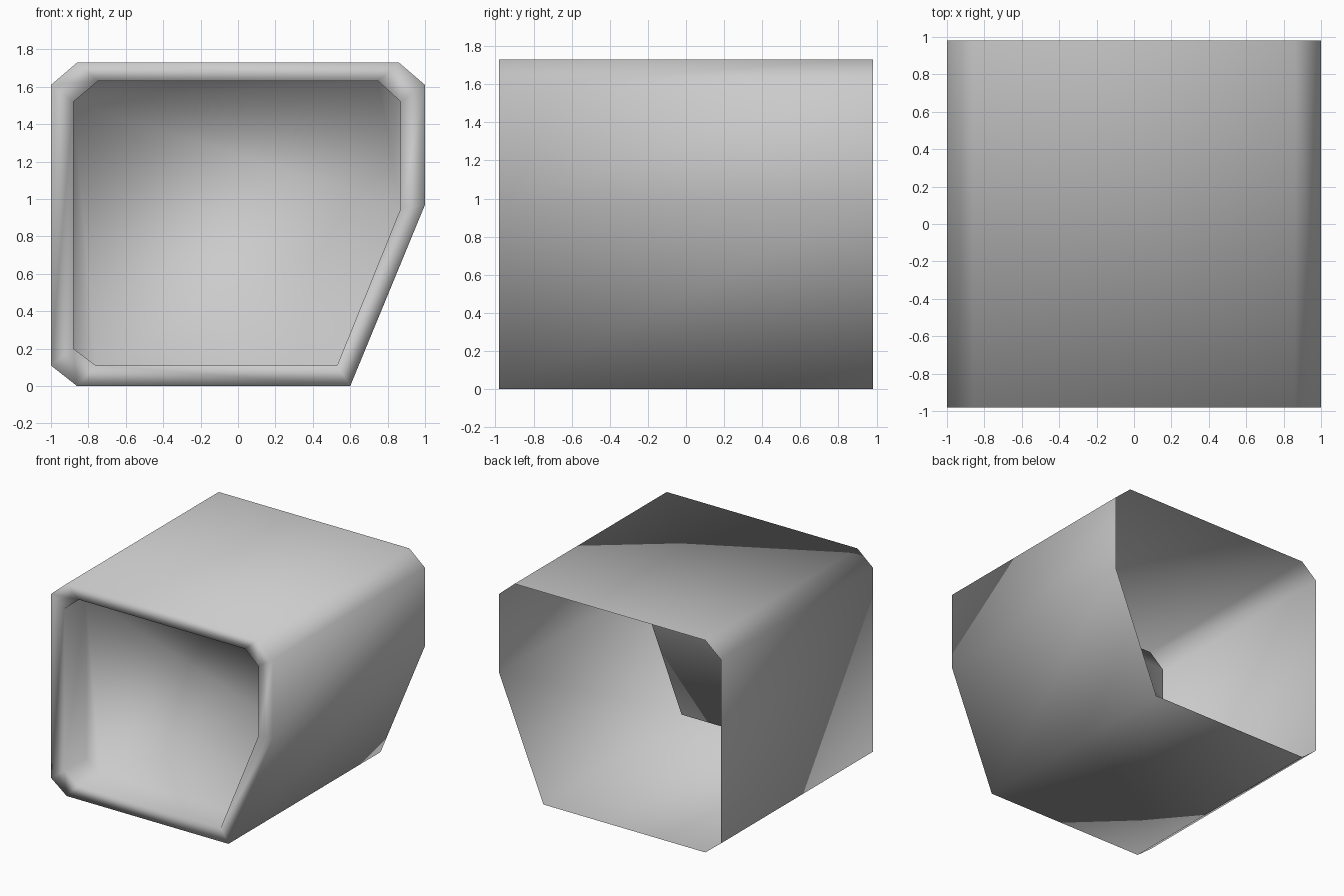
import bpy
import bmesh

cube = bpy.data.objects.get("Cube")
if cube:
    bpy.data.objects.remove(cube, do_unlink=True)

# Plain grey casing material
grey = bpy.data.materials.new("casing_grey")
grey.use_nodes = True
colour = (0.6, 0.6, 0.6, 1.0)
grey.diffuse_color = colour
grey.node_tree.nodes["Principled BSDF"].inputs["Base Color"].default_value = colour

# Chamfered outlines (x, z), counter-clockwise from the front
outer = [(-1, .11), (-.86, 0), (.6, 0), (1, .97),
         (1, 1.61), (.86, 1.73), (-.86, 1.73), (-1, 1.61)]
inner = [(-.88, .2), (-.76, .11), (.53, .11), (.87, .95),
         (.87, 1.52), (.75, 1.63), (-.75, 1.63), (-.88, 1.52)]
FRONT, BACK, RECESS = -.98, .98, -.7

bm = bmesh.new()


def ring(outline, y):
    return [bm.verts.new((x, y, z)) for x, z in outline]


def bridge(a, b):
    for i in range(len(a)):
        j = (i + 1) % len(a)
        bm.faces.new((b[i], a[i], a[j], b[j]))


# Open-backed shell, flat front rim, recess walls and recessed panel
rings = [ring(outer, BACK), ring(outer, FRONT), ring(inner, FRONT), ring(inner, RECESS)]
for a, b in zip(rings, rings[1:]):
    bridge(a, b)
bm.faces.new(rings[-1])

# One continuous smooth surface
for f in bm.faces:
    f.smooth = True

mesh = bpy.data.meshes.new("hollow_casing")
bm.to_mesh(mesh)
bm.free()
mesh.materials.append(grey)
casing = bpy.data.objects.new("hollow_casing", mesh)
bpy.context.collection.objects.link(casing)
